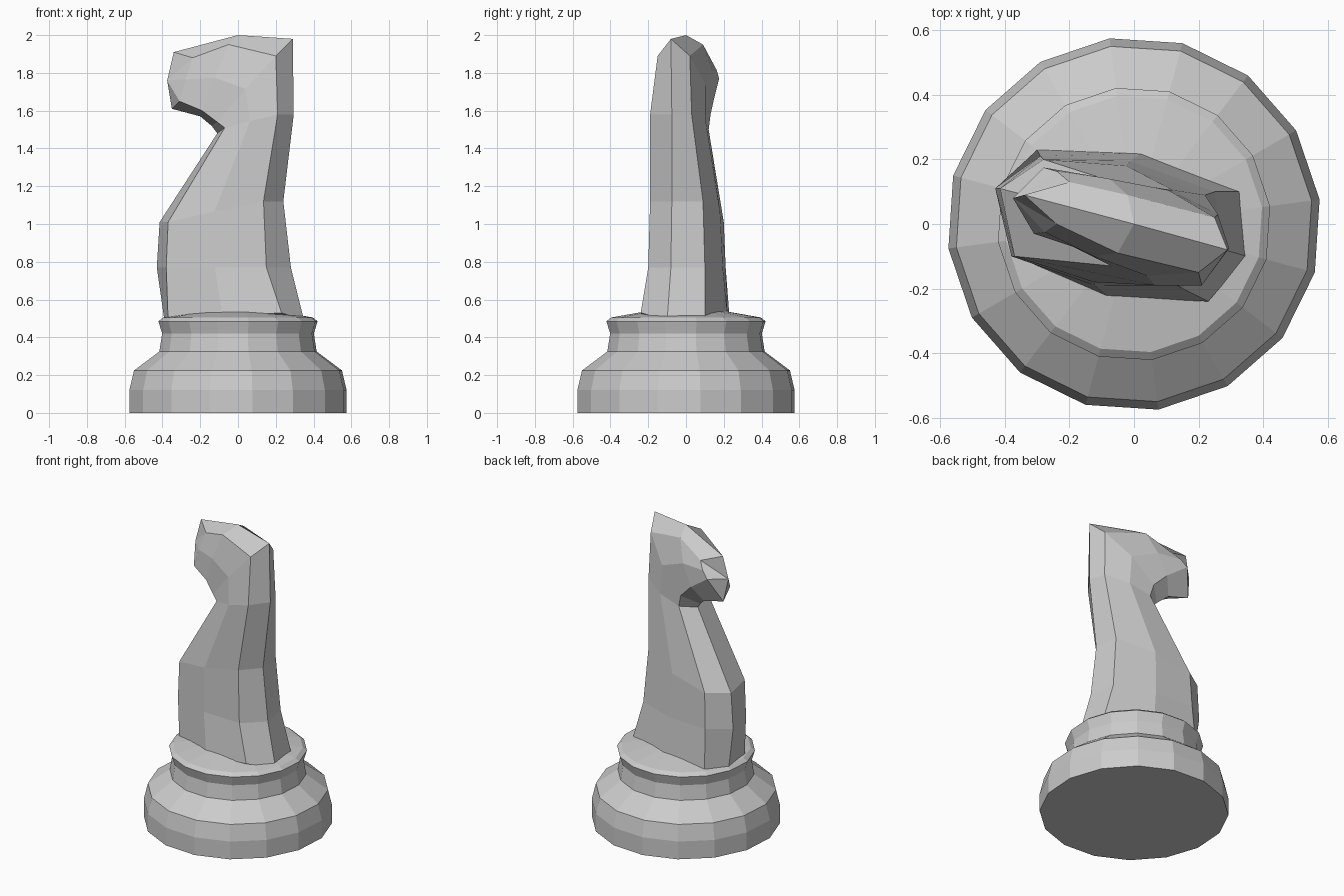
import bpy, bmesh
from math import cos, sin, pi, radians
from mathutils import Vector


def loft(name, rings, tip=None):
    """Skin closed rings of equal length; end in a point if a tip is given."""
    bm = bmesh.new()
    rows = [[bm.verts.new(p) for p in ring] for ring in rings]
    n = len(rows[0])
    for a, b in zip(rows, rows[1:]):
        for i in range(n):
            j = (i + 1) % n
            bm.faces.new((a[i], a[j], b[j], b[i]))
    bm.faces.new(rows[0][::-1])
    if tip:
        t = bm.verts.new(tip)
        for i in range(n):
            bm.faces.new((rows[-1][i], rows[-1][(i + 1) % n], t))
    else:
        bm.faces.new(rows[-1])
    bmesh.ops.recalc_face_normals(bm, faces=bm.faces)
    mesh = bpy.data.meshes.new(name)
    bm.to_mesh(mesh)
    bm.free()
    obj = bpy.data.objects.new(name, mesh)
    bpy.context.collection.objects.link(obj)
    return obj


# Round 16-sided base with a waisted collar
SIDES = 16
base_profile = [(0.58, 0), (0.58, 0.12), (0.555, 0.225), (0.42, 0.325),
                (0.405, 0.42), (0.425, 0.485), (0.40, 0.505), (0.20, 0.54)]
loft("base", [[(r * cos(2 * pi * i / SIDES + radians(7.5)),
                r * sin(2 * pi * i / SIDES + radians(7.5)), z)
               for i in range(SIDES)] for r, z in base_profile])

# Long edges of the horse, each running from the collar up the neck to the muzzle
chest_far = [(-0.39, 0.10, 0.49), (-0.43, 0.11, 0.77), (-0.415, 0.11, 1.01),
             (-0.11, 0.03, 1.48), (-0.14, 0.05, 1.52), (-0.20, 0.09, 1.57), (-0.35, 0.10, 1.61)]
chest_near = [(-0.37, -0.10, 0.49), (-0.38, -0.10, 0.77), (-0.37, -0.10, 1.01),
              (-0.07, -0.13, 1.51), (-0.11, -0.11, 1.54), (-0.19, -0.07, 1.60), (-0.31, -0.03, 1.65)]
mane_near = [(0.23, -0.24, 0.53), (0.15, -0.20, 0.77), (0.135, -0.19, 1.12),
             (0.21, -0.19, 1.58), (0.20, -0.15, 1.89), (-0.05, -0.09, 1.95), (-0.24, 0.00, 1.88)]
ridge = [(0.35, -0.10, 0.49), (0.28, -0.08, 0.77), (0.24, -0.075, 1.12),
         (0.295, -0.075, 1.58), (0.29, -0.08, 1.98), (0.00, 0.00, 2.00), (-0.34, 0.09, 1.91)]
mane_far = [(0.33, 0.10, 0.50), (0.25, 0.10, 0.77), (0.22, 0.09, 1.12),
            (0.26, 0.03, 1.58), (0.25, 0.02, 1.89), (-0.02, 0.09, 1.95), (-0.20, 0.13, 1.86)]
cheek_far = [(-0.30, 0.23, 0.51), (-0.29, 0.21, 0.77), (-0.28, 0.20, 1.01),
             (-0.03, 0.12, 1.50), (-0.05, 0.13, 1.58), (-0.14, 0.15, 1.67), (-0.28, 0.175, 1.77)]
bulge = [0.055, 0.04, 0.035, 0.03, 0.03, 0.02, 0.01]


def swell(p, q, amount):
    """Midpoint of a flank, pushed outwards."""
    return (Vector(p) + Vector(q)) / 2 + Vector((0.2, 1, 0)) * amount


# Neck and head, skinned over the edges with a swollen middle on each flank
rings = []
for cf, cn, mn, rd, mf, ch, b in zip(chest_far, chest_near, mane_near, ridge,
                                     mane_far, cheek_far, bulge):
    rings.append([cf, cn, swell(cn, mn, -b), mn, rd, mf, swell(mf, ch, b), ch])
loft("horse_neck_and_head", rings, tip=(-0.375, 0.08, 1.76))
